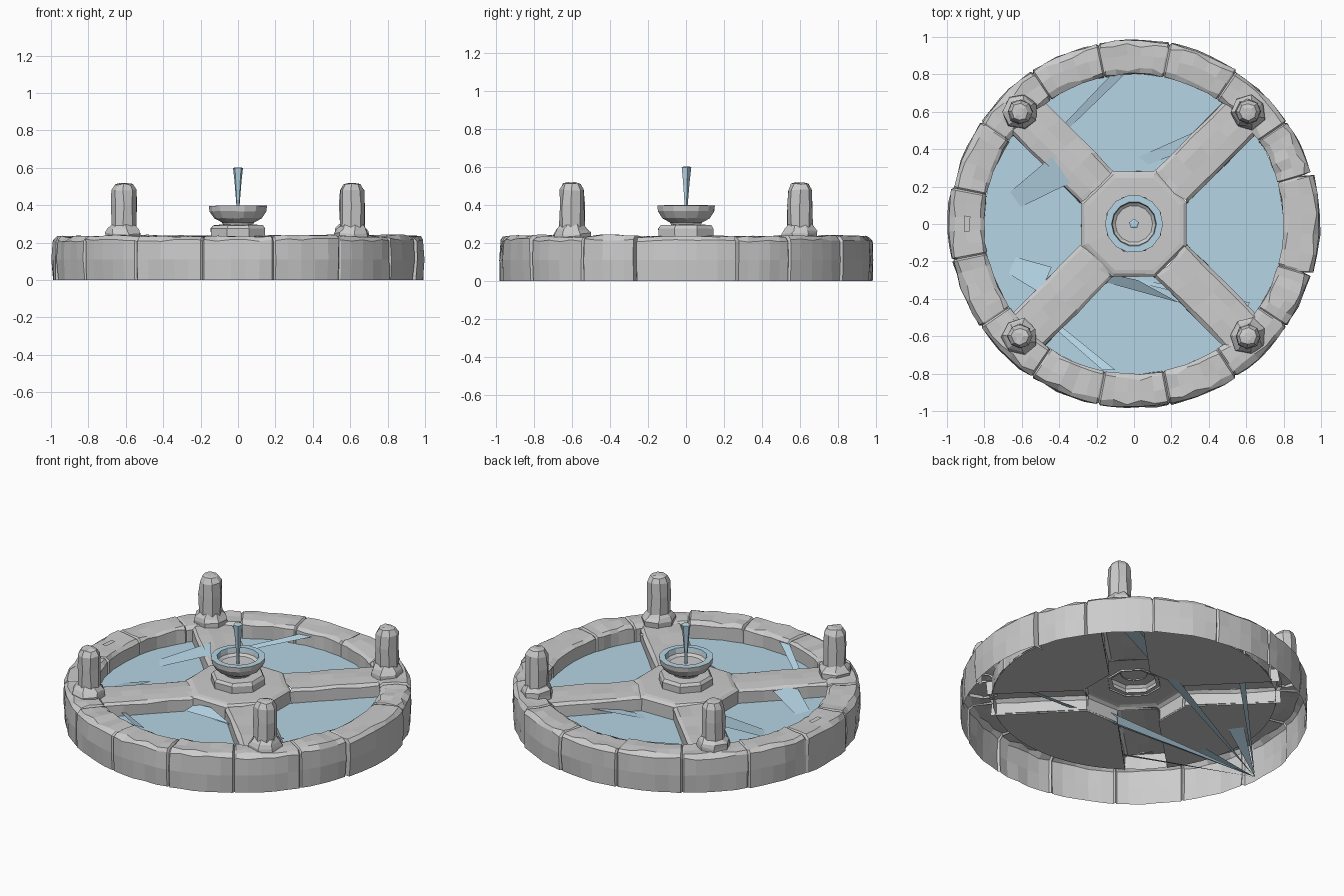
import bpy, bmesh, math, random
from mathutils import Vector, Matrix

if "Cube" in bpy.data.objects:
    bpy.data.objects.remove(bpy.data.objects["Cube"])

random.seed(7)
water_mat = bpy.data.materials.new("water_blue")
water_mat.diffuse_color = (0.46, 0.66, 0.78, 1)
water_mat.use_nodes = True
water_mat.node_tree.nodes["Principled BSDF"].inputs["Base Color"].default_value = water_mat.diffuse_color
WATER_Z = 0.136
BASE_Z = 0.126


def rnd(a):
    return random.uniform(-a, a)


def make(name, verts, faces, mat=None):
    me = bpy.data.meshes.new(name)
    me.from_pydata([tuple(v) for v in verts], [], faces)
    bm = bmesh.new()
    bm.from_mesh(me)
    bmesh.ops.recalc_face_normals(bm, faces=bm.faces)
    # open shells: make sure most of the area faces up / outward
    if sum(f.normal.z * f.calc_area() for f in bm.faces) < -1e-4:
        bmesh.ops.reverse_faces(bm, faces=bm.faces)
    bm.to_mesh(me)
    bm.free()
    ob = bpy.data.objects.new(name, me)
    bpy.context.collection.objects.link(ob)
    if mat:
        me.materials.append(mat)
    return ob


def loft(name, rows, wrap, mat=None, cap=False):
    """Skin a list of equally long point rows; wrap joins last row to first."""
    m, n = len(rows[0]), len(rows)
    faces = []
    for i in range(n if wrap else n - 1):
        j = (i + 1) % n
        faces += [(i * m + k, j * m + k, j * m + k + 1, i * m + k + 1)
                  for k in range(m - 1)]
    if cap:
        faces.append([i * m + m - 1 for i in range(n)])
    return make(name, [p for r in rows for p in r], faces, mat)


def lathe(name, profile, sides, x=0, y=0, phase=0, jit=0, mat=None, cap=True):
    rows = []
    for i in range(sides):
        a = phase + 2 * math.pi * i / sides
        rows.append([Vector((x + r * math.cos(a) + rnd(jit), y + r * math.sin(a) + rnd(jit),
                             z + rnd(jit))) for r, z in profile])
    return loft(name, rows, True, mat, cap)


# Stone rim: 16 worn blocks with thin joints, open underneath
rim_profile = [(0.98, 0), (0.985, 0.11), (0.982, 0.214), (0.964, 0.235),
               (0.90, 0.236), (0.82, 0.233), (0.802, 0.217), (0.802, BASE_Z)]
joints = [(b - 0.5) * 22.5 for b in range(17)]
joints[0], joints[1], joints[16] = -16, 16, 344
rows = []
for b in range(16):
    push, lift = rnd(0.004), rnd(0.004)
    if b in (0, 8):
        push = 0.01
    for t in (0, 0.025, 0.2, 0.4, 0.6, 0.8, 0.975):
        a = math.radians(joints[b] + t * (joints[b + 1] - joints[b]))
        joint = t == 0
        deep = 0.05 if b in (0, 1) else 0.01
        row = []
        for k, (r, z) in enumerate(rim_profile):
            outer = k < 4
            r += push if outer else 0
            if joint:
                r += -deep if outer else (0.006 if k > 4 else 0)
                z -= 0.009 if z > 0.2 else 0
            else:
                chip = random.random() < 0.3 and k in (3, 5)
                r += rnd(0.005) + (0.014 * (1 if k == 5 else -1) if chip else 0)
                z += (lift + rnd(0.006)) if z > 0.2 else 0
            row.append(Vector((r * math.cos(a), r * math.sin(a), max(z, 0))))
        rows.append(row)
loft("stone_rim", rows, True)

# Small notch plate on the left of the rim
make("rim_notch", [(-0.91, -0.04, .242), (-0.88, -0.04, .242), (-0.875, 0.04, .240),
                   (-0.905, 0.045, .240)], [(0, 1, 2, 3)])

# Four diagonal spokes, open underneath
spoke_section = [(-0.122, BASE_Z), (-0.122, 0.205), (-0.105, 0.22), (-0.03, 0.222),
                 (0.04, 0.222), (0.105, 0.22), (0.122, 0.205), (0.122, BASE_Z)]
for q in range(4):
    rot = Matrix.Rotation(math.radians(45 + 90 * q), 3, 'Z')
    rows = []
    for d in (0.275, 0.30, 0.42, 0.55, 0.68, 0.83):
        rows.append([rot @ Vector((d + rnd(0.012), w + rnd(0.004), z + (rnd(0.005) if z > .2 else 0)))
                     for w, z in spoke_section])
    loft("spoke_%d" % (q + 1), rows, False)

# Octagonal hub, left open where the spokes run in
e8 = math.radians(22.5)
hub = lathe("hub", [(0.305, BASE_Z), (0.305, 0.215), (0.288, 0.228), (0.265, 0.232), (0.13, 0.236)],
            8, phase=e8, jit=0.002, cap=False)
bm = bmesh.new()
bm.from_mesh(hub.data)
inner = [f for f in bm.faces if abs(f.normal.z) < 0.3 and min(abs(f.normal.x), abs(f.normal.y)) > 0.4]
bmesh.ops.delete(bm, geom=inner, context='FACES')
bm.to_mesh(hub.data)
bm.free()

# Pedestal on the hub
lathe("pedestal", [(0.155, 0.225), (0.157, 0.275), (0.143, 0.292), (0.085, 0.296)],
      8, phase=e8, jit=0.002)

# Bowl with water rim and jet
lathe("bowl", [(0.075, 0.285), (0.085, 0.307), (0.128, 0.33), (0.152, 0.368), (0.155, 0.397),
               (0.122, 0.397), (0.116, 0.365), (0.10, 0.352)], 14, jit=0.001)
lathe("bowl_water_rim", [(0.154, 0.399), (0.120, 0.399), (0.116, 0.38)], 14,
      mat=water_mat, cap=False)
lathe("water_jet", [(0.008, 0.345), (0.009, 0.40), (0.02, 0.53), (0.028, 0.598), (0.018, 0.602)],
      5, phase=math.pi / 2, mat=water_mat)

# Four corner posts: flared base and worn shaft
for i, (sx, sy) in enumerate([(1, 1), (-1, 1), (-1, -1), (1, -1)]):
    ph = random.uniform(0, 1)
    lathe("post_base_%d" % (i + 1), [(0.095, 0.215), (0.096, 0.25), (0.088, 0.27), (0.064, 0.296)],
          7, 0.61 * sx, 0.6 * sy, ph, 0.007)
    lathe("post_shaft_%d" % (i + 1), [(0.066, 0.28), (0.067, 0.40), (0.064, 0.48),
                                      (0.045, 0.512), (0.02, 0.516)],
          8, 0.61 * sx, 0.6 * sy, ph + 0.3, 0.004)

# Four water panels between the spokes, each over a stone basin floor
edge = math.asin(0.12 / 0.805)
for q in range(4):
    mid = math.radians(90 * q)
    half = math.pi / 4 - edge
    pts = [(0.805, mid - half + 2 * half * k / 10) for k in range(11)]
    pts += [(0.303, mid + e8), (0.303, mid - e8)]
    for name, z, mat in (("water_panel", WATER_Z, water_mat), ("basin_floor", BASE_Z, None)):
        make("%s_%d" % (name, q + 1), [(r * math.cos(a), r * math.sin(a), z) for r, a in pts],
             [list(range(len(pts)))], mat)

# Thin water shards rising from one point at the foot of the rim
apex = (-0.965, -0.085, 0.008)
ends = [((-0.13, 0.79), (-0.05, 0.80), 0.20), ((-0.44, 0.36), (-0.34, 0.22), 0.23),
        ((0.24, -0.42), (0.02, -0.30), 0.20), ((-0.44, -0.23), (-0.50, -0.37), 0.21),
        ((-0.17, -0.78), (-0.10, -0.78), 0.22), ((0.62, -0.42), (0.60, -0.45), 0.21),
        ((0.60, 0.52), (0.52, 0.58), 0.20)]
for i, (p, q, z) in enumerate(ends):
    make("water_shard_%d" % (i + 1), [apex, (*p, z), (*q, z)], [(0, 1, 2)], water_mat)
